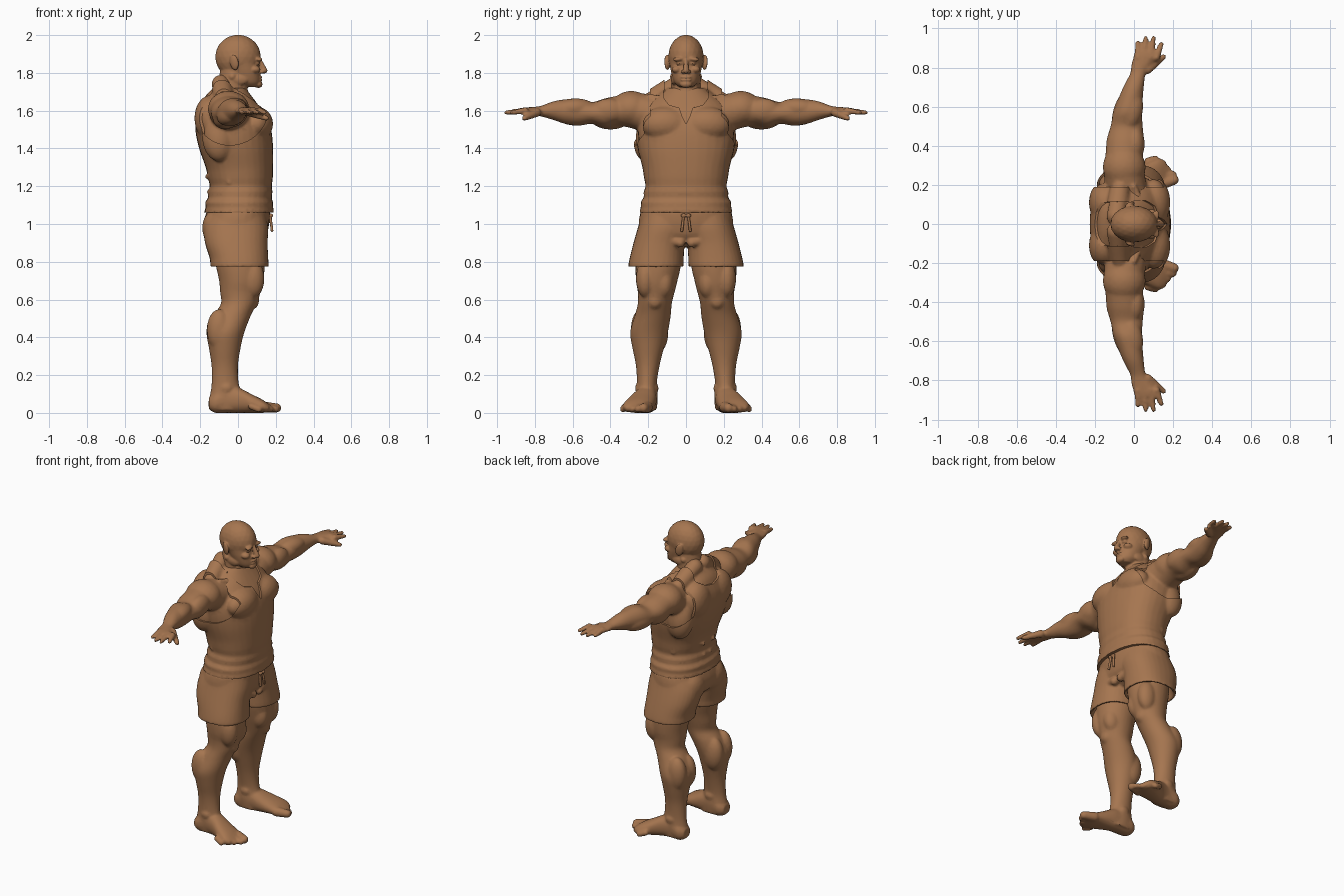
import bpy, bmesh, math
from mathutils import Matrix, Vector, Euler

default_cube = bpy.data.objects.get("Cube")
if default_cube:
    bpy.data.objects.remove(default_cube, do_unlink=True)

# One colour for the whole figure
brown = bpy.data.materials.new("warm_brown")
brown.use_nodes = True
colour = (.38, .18, .08, 1)
brown.diffuse_color = colour
shader = brown.node_tree.nodes["Principled BSDF"]
shader.inputs["Base Color"].default_value = colour
shader.inputs["Roughness"].default_value = .7

SIDES = (1, -1)


def spline(rows, steps=5):
    """Catmull-Rom interpolation of section rows."""
    rows = [Vector(r) for r in rows]
    out = []
    for i in range(len(rows) - 1):
        a, b, c, d = rows[max(i - 1, 0)], rows[i], rows[i + 1], rows[min(i + 2, len(rows) - 1)]
        for k in range(steps):
            t = k / steps
            out.append(b + (c - a) * (t / 2) + (a * 2 - b * 5 + c * 4 - d) * (t * t / 2)
                       + (b * 3 - a - c * 3 + d) * (t ** 3 / 2))
    return out + [rows[-1]]


def loft(bm, axis, rows, side=1, grow=0, segments=32, square=.88):
    """Skin rounded sections; a row is the place on the axis, then low and high on the other two."""
    others = [i for i in range(3) if i != axis]
    rings = []
    for place, u0, u1, v0, v1 in spline(rows):
        ring = []
        for k in range(segments):
            angle = math.tau * k / segments
            co = Vector()
            co[axis] = place
            for i, lo, hi, wave in ((others[0], u0, u1, math.cos(angle)), (others[1], v0, v1, math.sin(angle))):
                bulge = math.copysign(abs(wave) ** square, wave)
                co[i] = (lo + hi) / 2 + bulge * ((hi - lo) / 2 + grow)
            co.y *= side
            ring.append(bm.verts.new(co))
        rings.append(ring)
    for low, high in zip(rings, rings[1:]):
        for k in range(segments):
            n = (k + 1) % segments
            bm.faces.new((low[k], low[n], high[n], high[k]))
    bm.faces.new(rings[0])
    bm.faces.new(rings[-1])


def centred(rows):
    return [(z, back, front, -w, w) for z, back, front, w in rows]


def ball(bm, at, size, side=1, turn=(0, 0, 0), grow=0):
    x, y, z = at
    rx, ry, rz = turn
    m = Matrix.LocRotScale(Vector((x, y * side, z)), Euler((rx * side, ry, rz * side)),
                           Vector([s + grow for s in size]))
    bmesh.ops.create_icosphere(bm, subdivisions=3, radius=1, matrix=m)


def strand(bm, start, end, r0, r1, side=1, grow=0, count=9):
    """A tapering row of overlapping balls."""
    for i in range(count):
        t = i / (count - 1)
        r = r0 + (r1 - r0) * t
        ball(bm, Vector(start).lerp(Vector(end), t), (r, r, r), side, grow=grow)


def add(name, bm):
    bmesh.ops.recalc_face_normals(bm, faces=bm.faces)
    mesh = bpy.data.meshes.new(name)
    bm.to_mesh(mesh)
    bm.free()
    obj = bpy.data.objects.new(name, mesh)
    obj.hide_render = name.endswith("cutter")
    bpy.context.collection.objects.link(obj)
    return obj


def sculpt(name, bm, voxel, rounds=4, cutters=()):
    """Fuse the forms into one surface, soften and thin it, and cut the openings."""
    obj = add(name, bm)
    fuse = obj.modifiers.new("fuse", 'REMESH')
    fuse.mode, fuse.voxel_size = 'VOXEL', voxel
    soften = obj.modifiers.new("soften", 'SMOOTH')
    soften.factor, soften.iterations = .5, rounds
    thin = obj.modifiers.new("thin", 'DECIMATE')
    thin.ratio = .35
    for cutter in cutters:
        cut = obj.modifiers.new("opening", 'BOOLEAN')
        cut.operation, cut.solver, cut.object = 'DIFFERENCE', 'EXACT', cutter
    graph = bpy.context.evaluated_depsgraph_get()
    rough = obj.data
    obj.data = bpy.data.meshes.new_from_object(obj.evaluated_get(graph))
    bpy.data.meshes.remove(rough)
    obj.modifiers.clear()
    for cutter in cutters:
        bpy.data.objects.remove(cutter, do_unlink=True)
    obj.data.materials.clear()
    obj.data.materials.append(brown)
    bpy.ops.object.select_all(action='DESELECT')
    obj.select_set(True)
    bpy.context.view_layer.objects.active = obj
    bpy.ops.object.shade_smooth_by_angle(angle=math.radians(45))


# Torso forms, shared by the skin and the vest
chest_rows = [(1.30, -.16, .175, .22), (1.40, -.195, .175, .245), (1.50, -.215, .165, .255),
              (1.58, -.21, .14, .24), (1.64, -.19, .10, .20), (1.68, -.17, .07, .15), (1.72, -.13, .04, .10)]


def torso(bm, lower_rows, grow=0):
    loft(bm, 2, centred(lower_rows + chest_rows), grow=grow)
    for s in SIDES:
        ball(bm, (.10, .11, 1.53), (.075, .12, .08), s, grow=grow)
        ball(bm, (-.10, .20, 1.47), (.08, .065, .13), s, (.15, 0, 0), grow)
        ball(bm, (-.15, .11, 1.56), (.07, .10, .11), s, grow=grow)
        strand(bm, (-.09, .04, 1.74), (-.07, .20, 1.65), .05, .04, s, grow)


# Torso with arms and hands
bm = bmesh.new()
torso(bm, [(.95, -.16, .14, .21), (1.08, -.14, .15, .21), (1.18, -.13, .16, .20)])
for s in SIDES:
    strand(bm, (.075, .03, 1.645), (0, .19, 1.675), .016, .016, s)
    loft(bm, 1, [(.14, -.13, .07, 1.50, 1.67), (.22, -.15, .06, 1.49, 1.69), (.30, -.155, .05, 1.51, 1.70),
                 (.36, -.145, .045, 1.52, 1.68), (.43, -.14, .05, 1.51, 1.665), (.50, -.12, .045, 1.53, 1.645),
                 (.57, -.105, .04, 1.52, 1.665), (.64, -.08, .045, 1.53, 1.66), (.70, -.055, .05, 1.55, 1.65),
                 (.77, -.02, .06, 1.57, 1.625), (.81, -.015, .085, 1.575, 1.62), (.87, 0, .13, 1.58, 1.615),
                 (.89, .01, .125, 1.585, 1.61)], s, square=1)
    ball(bm, (-.05, .29, 1.61), (.11, .11, .095), s)
    ball(bm, (.005, .41, 1.60), (.05, .09, .065), s)
    ball(bm, (-.07, .40, 1.565), (.065, .11, .065), s)
    ball(bm, (-.01, .58, 1.615), (.055, .10, .05), s, (0, 0, -.2))
    ball(bm, (-.06, .58, 1.57), (.045, .11, .05), s, (0, 0, -.3))
    for base, tip, reach in ((.018, .02, .925), (.05, .06, .95), (.083, .10, .95), (.115, .14, .92)):
        strand(bm, (base, .85, 1.60), (tip, reach, 1.59), .018, .013, s)
    strand(bm, (.07, .79, 1.59), (.15, .855, 1.56), .024, .015, s)
sculpt("torso_and_arms", bm, .008)

# Head, neck, face and ears
bm = bmesh.new()
ball(bm, (0, 0, 1.885), (.121, .094, .117))
loft(bm, 2, centred([(1.58, -.14, .07, .10), (1.66, -.15, .065, .085), (1.72, -.115, .05, .077),
                     (1.78, -.10, .05, .075), (1.84, -.09, .04, .07)]), square=1)
loft(bm, 2, centred([(1.725, .03, .10, .035), (1.75, -.02, .118, .062), (1.80, -.05, .118, .078),
                     (1.85, -.08, .11, .086), (1.90, -.09, .115, .088)]), square=.95)
strand(bm, (.118, 0, 1.862), (.14, 0, 1.812), .011, .016)
ball(bm, (.108, 0, 1.74), (.022, .032, .02))
for lip in (1.762, 1.777):
    ball(bm, (.117, 0, lip), (.013, .03, .006))
for s in SIDES:
    ball(bm, (.107, .036, 1.873), (.02, .036, .012), s, (-.1, 0, -.3))
    ball(bm, (.102, .035, 1.85), (.014, .018, .008), s)
    ball(bm, (.088, .05, 1.818), (.03, .026, .02), s)
    ball(bm, (.127, .015, 1.806), (.015, .011, .01), s)
    ball(bm, (.01, .062, 1.765), (.045, .018, .03), s)
    ball(bm, (-.02, .10, 1.855), (.025, .012, .042), s, (-.1, -.15, .4))
    strand(bm, (-.03, .065, 1.78), (.065, .02, 1.645), .02, .016, s)
sculpt("head_and_neck", bm, .005, 3)

# Legs with feet and toes
for s, label in zip(SIDES, ("left", "right")):
    bm = bmesh.new()
    loft(bm, 2, [(.95, -.13, .12, .03, .24), (.80, -.12, .14, .025, .265), (.70, -.10, .135, .045, .265),
                 (.64, -.095, .12, .06, .255), (.58, -.09, .10, .075, .255), (.52, -.125, .07, .08, .27),
                 (.43, -.165, .035, .095, .295), (.35, -.155, .015, .115, .285), (.25, -.14, 0, .14, .265),
                 (.15, -.14, .005, .155, .26), (.08, -.15, .03, .15, .265), (.015, -.15, .04, .155, .26)], s, square=1)
    ball(bm, (.075, .115, .69), (.06, .05, .085), s)
    ball(bm, (.08, .215, .71), (.06, .05, .10), s)
    ball(bm, (.08, .165, .595), (.032, .04, .045), s)
    ball(bm, (-.10, .145, .43), (.068, .052, .11), s)
    ball(bm, (-.10, .24, .44), (.065, .052, .11), s)
    for ankle_y in (.16, .255):
        ball(bm, (-.06, ankle_y, .13), (.03, .015, .025), s)
    loft(bm, 0, [(-.155, .175, .245, .02, .08), (-.12, .155, .265, 0, .11), (-.06, .155, .265, 0, .14),
                 (0, .155, .28, 0, .135), (.07, .165, .315, 0, .10), (.13, .178, .335, 0, .07),
                 (.165, .19, .32, .005, .045)], s)
    strand(bm, (.14, .205, .03), (.205, .225, .026), .03, .025, s)
    for i in range(4):
        y = .255 + .026 * i
        strand(bm, (.145 - .025 * i, y - .01, .035), (.20 - .03 * i, y, .02), .018, .018, s)
    sculpt(label + "_leg", bm, .008)

# Cutters for the vest: arm openings and neckline
cutters = []
for s in SIDES:
    cut = bmesh.new()
    place = Matrix.LocRotScale(Vector((-.03, .39 * s, 1.59)), Euler((0, math.radians(-20), 0)), Vector((.19, 1, .17)))
    bmesh.ops.create_cone(cut, cap_ends=True, segments=48, radius1=1, radius2=1, depth=.4,
                          matrix=place @ Matrix.Rotation(math.pi / 2, 4, 'X'))
    cutters.append(add("arm_opening_cutter", cut))
front_edge = [(0, 1.53), (.02, 1.57), (.035, 1.615), (.09, 1.63), (.12, 1.67), (.12, 1.9)]
back_edge = [(0, 1.64), (.06, 1.65), (.11, 1.68), (.12, 1.9)]
for edge, start, depth in ((front_edge, 0, .4), (back_edge, -.4, .41)):
    cut = bmesh.new()
    outline = edge + [(-y, z) for y, z in reversed(edge) if y > 0]
    face = cut.faces.new([cut.verts.new((start, y, z)) for y, z in outline])
    pulled = bmesh.ops.extrude_face_region(cut, geom=[face], use_keep_orig=True)["geom"]
    bmesh.ops.translate(cut, vec=(depth, 0, 0), verts=[v for v in pulled if isinstance(v, bmesh.types.BMVert)])
    cutters.append(add("neckline_cutter", cut))

# Sleeveless vest with soft folds above the hem
bm = bmesh.new()
torso(bm, [(1.06, -.17, .18, .238), (1.09, -.16, .175, .228), (1.115, -.163, .175, .23), (1.14, -.147, .167, .213),
           (1.17, -.148, .172, .214), (1.20, -.138, .168, .203), (1.24, -.148, .173, .211)], .011)
for s in SIDES:
    strand(bm, (-.155, .03, 1.17), (-.05, .205, 1.22), .012, .01, s)
    strand(bm, (-.165, .05, 1.25), (-.06, .215, 1.32), .012, .01, s)
sculpt("vest", bm, .009, 4, cutters)

# Shorts with open leg hems
bm = bmesh.new()
loft(bm, 2, centred([(1.07, -.165, .17, .24), (1.0, -.183, .165, .25), (.93, -.165, .145, .23), (.88, -.08, .08, .10)]))
for s in SIDES:
    loft(bm, 2, [(1.05, -.15, .15, -.05, .235), (.98, -.18, .16, -.03, .255), (.90, -.175, .157, .005, .278),
                 (.82, -.15, .16, .012, .298), (.775, -.145, .162, .014, .305), (.78, -.13, .147, .028, .29),
                 (.86, -.11, .12, .05, .26)], s)
    ball(bm, (-.11, .10, .98), (.08, .10, .10), s)
    strand(bm, (.13, .03, .90), (.12, .20, .95), .025, .01, s)
sculpt("shorts", bm, .008)

# Drawstrings at the waist
bm = bmesh.new()
for s in SIDES:
    strand(bm, (.17, .012, 1.05), (.18, .022, .965), .007, .008, s, count=20)
    ball(bm, (.175, .012, 1.045), (.012, .016, .01), s)
sculpt("drawstrings", bm, .004, 1)
